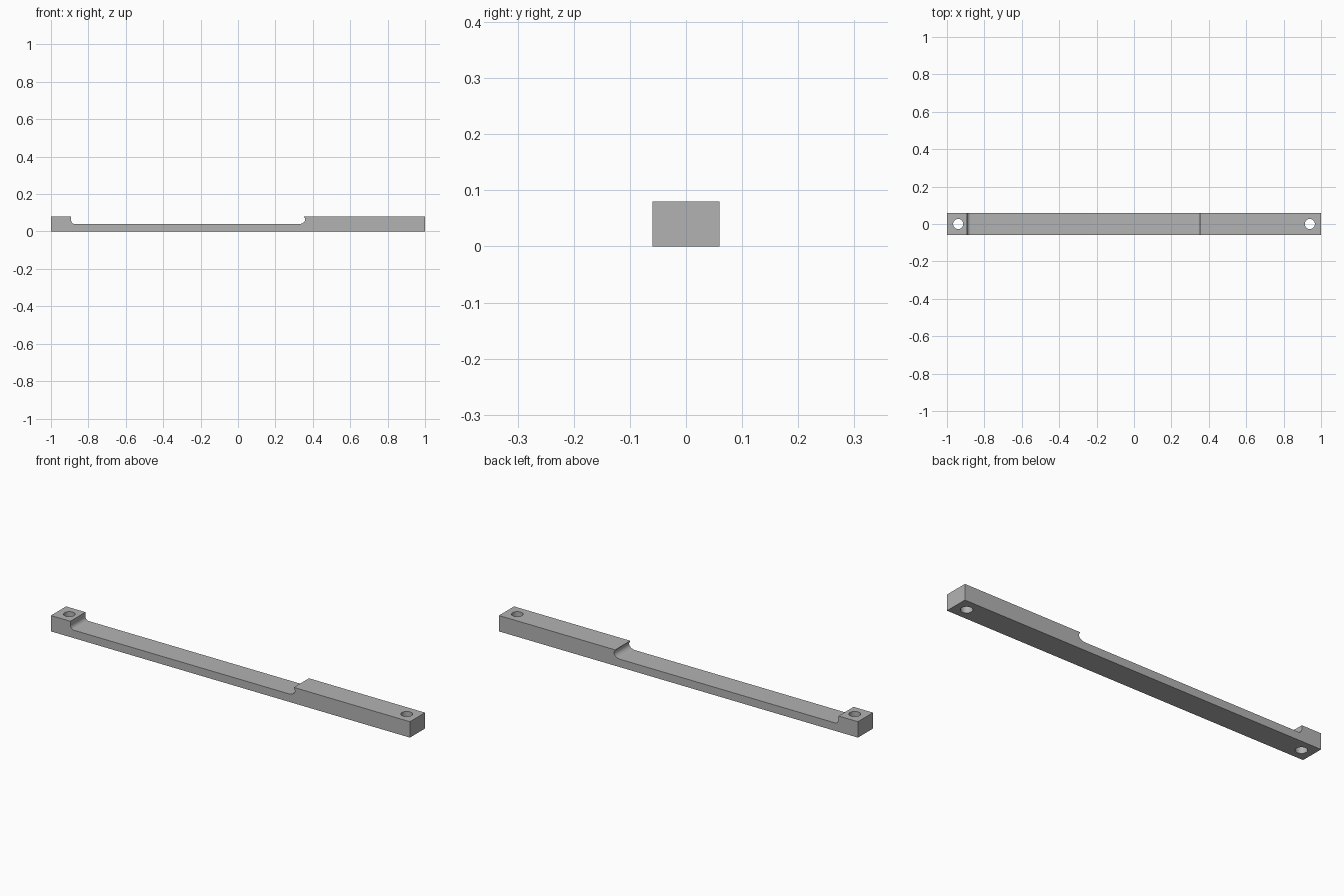
import bpy
import bmesh
from math import radians, cos, sin

if "Cube" in bpy.data.objects:
    bpy.data.objects.remove(bpy.data.objects["Cube"], do_unlink=True)

HALF_WIDTH, HEIGHT, FLOOR = 0.06, 0.08, 0.04
HOLE_X, HOLE_RADIUS = 0.94, 0.027

grey = bpy.data.materials.new("plain grey")
grey.use_nodes = True
colour = (0.45, 0.45, 0.45, 1)
grey.diffuse_color = colour
grey.node_tree.nodes["Principled BSDF"].inputs["Base Color"].default_value = colour


def arc(cx, cz, rx, rz, start, end, steps=8):
    """Points on an elliptical arc, angles in degrees."""
    angles = [radians(start + (end - start) * i / steps) for i in range(steps + 1)]
    return [(cx + rx * cos(a), cz + rz * sin(a)) for a in angles]


# Side profile: long block, undercut scoop, thin span, filleted step, short block
profile = [(-1, 0), (1, 0), (1, HEIGHT), (0.353, HEIGHT)]
profile += arc(0.325, 0.064, 0.034, 0.024, 35, -90)
profile += arc(-0.872, 0.06, 0.02, 0.02, 270, 180)
profile += [(-0.892, HEIGHT), (-1, HEIGHT)]

bm = bmesh.new()
side = bm.faces.new([bm.verts.new((x, -HALF_WIDTH, z)) for x, z in profile])
swept = bmesh.ops.extrude_face_region(bm, geom=[side])["geom"]
bmesh.ops.translate(bm, vec=(0, 2 * HALF_WIDTH, 0),
                    verts=[v for v in swept if isinstance(v, bmesh.types.BMVert)])
bmesh.ops.recalc_face_normals(bm, faces=bm.faces)
mesh = bpy.data.meshes.new("stepped_bar")
bm.to_mesh(mesh)
bm.free()
bar = bpy.data.objects.new("stepped_bar", mesh)
bpy.context.collection.objects.link(bar)
mesh.materials.append(grey)

# Through holes at both ends
for x in (-HOLE_X, HOLE_X):
    bpy.ops.mesh.primitive_cylinder_add(vertices=32, radius=HOLE_RADIUS, depth=0.3,
                                        location=(x, 0, HEIGHT / 2))
    cutter = bpy.context.object
    cutter.name = "hole_cutter"
    cutter.hide_render = True
    cutter.data.materials.append(grey)
    cut = bar.modifiers.new("hole", 'BOOLEAN')
    cut.operation, cut.solver, cut.object = 'DIFFERENCE', 'EXACT', cutter
    bpy.ops.object.select_all(action='DESELECT')
    bar.select_set(True)
    bpy.context.view_layer.objects.active = bar
    bpy.ops.object.modifier_apply(modifier=cut.name)
    bpy.data.objects.remove(cutter, do_unlink=True)

bpy.ops.object.shade_smooth_by_angle(angle=radians(30))
